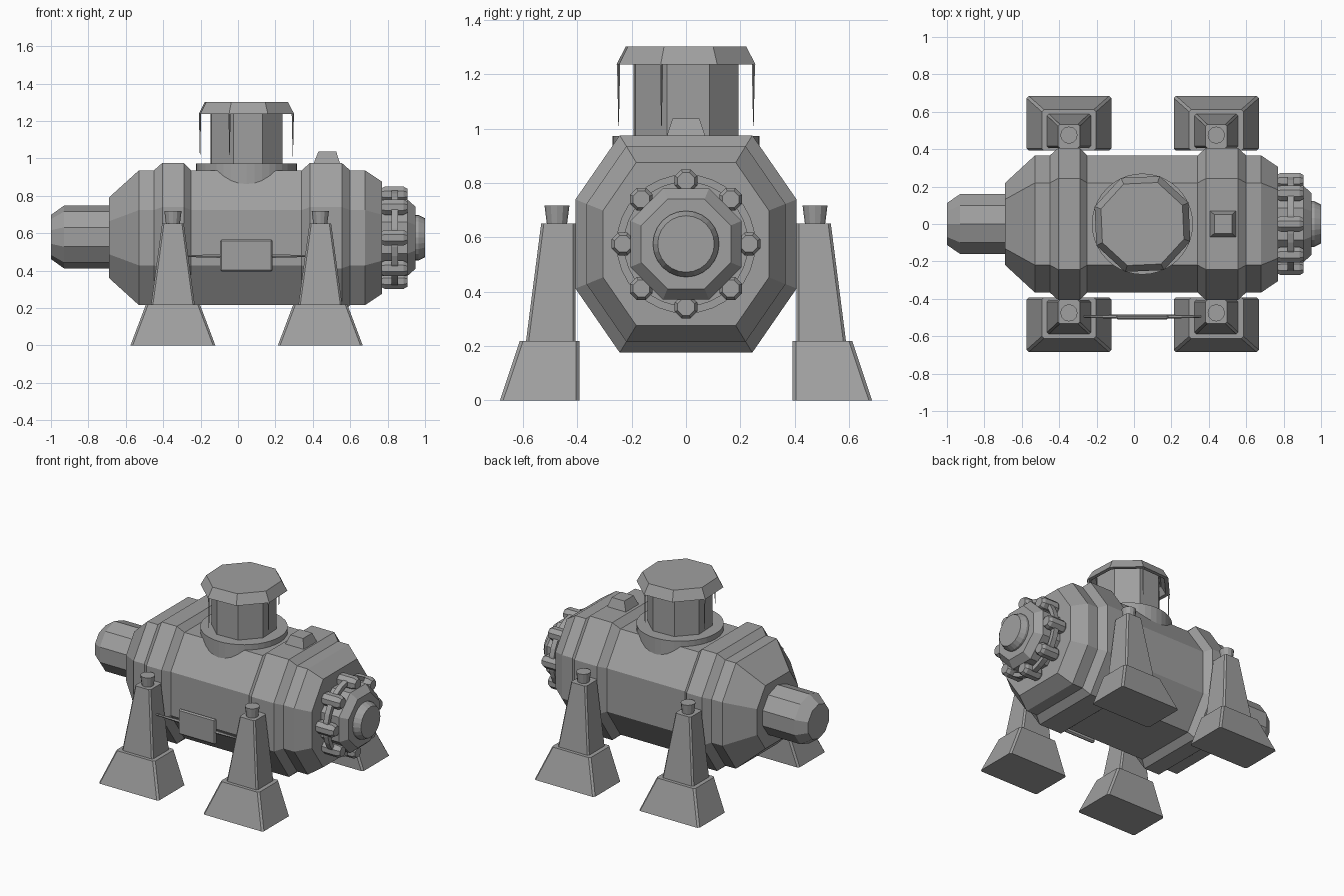
import bpy, bmesh, math
from mathutils import Matrix, Vector

cube = bpy.data.objects.get("Cube")
if cube:
    bpy.data.objects.remove(cube, do_unlink=True)

metal = bpy.data.materials.new("grey metal")
metal.use_nodes = True
COLOUR = (0.35, 0.35, 0.35, 1)
metal.diffuse_color = COLOUR
metal.node_tree.nodes["Principled BSDF"].inputs["Base Color"].default_value = COLOUR

CZ = 0.576          # height of the drum axis
TX = 0.045          # x of the turret axis


def loft(name, rings, closed=False):
    """Skin a list of rings of points; cap both ends unless closed."""
    bm = bmesh.new()
    loops = [[bm.verts.new(p) for p in ring] for ring in rings]
    pairs = list(zip(loops, loops[1:]))
    if closed:
        pairs.append((loops[-1], loops[0]))
    else:
        bm.faces.new(loops[0])
        bm.faces.new(loops[-1])
    for a, b in pairs:
        for i in range(len(a)):
            j = (i + 1) % len(a)
            bm.faces.new((a[i], a[j], b[j], b[i]))
    bmesh.ops.recalc_face_normals(bm, faces=bm.faces)
    mesh = bpy.data.meshes.new(name)
    bm.to_mesh(mesh)
    bm.free()
    obj = bpy.data.objects.new(name, mesh)
    bpy.context.collection.objects.link(obj)
    mesh.materials.append(metal)
    return obj


def lathe_x(name, profile, sides, turn=0.0, y=0.0, z=CZ, closed=False):
    """Profile of (x, radius) turned about an axis along x."""
    angles = [turn + math.tau * i / sides for i in range(sides)]
    return loft(name, [[(x, y + r * math.cos(a), z + r * math.sin(a)) for a in angles]
                       for x, r in profile], closed)


def lathe_z(name, profile, sides, turn=0.0, x=0.0, y=0.0, closed=False):
    """Profile of (radius, z) turned about an upright axis."""
    angles = [turn + math.tau * i / sides for i in range(sides)]
    return loft(name, [[(x + r * math.cos(a), y + r * math.sin(a), z) for a in angles]
                       for r, z in profile], closed)


def block(name, sections, chamfer=0.0):
    """Tapered block from sections (x0, x1, y0, y1, z) with cut corners."""
    rings = []
    for x0, x1, y0, y1, z in sections:
        c = chamfer
        if c:
            ring = [(x0 + c, y0), (x1 - c, y0), (x1, y0 + c), (x1, y1 - c),
                    (x1 - c, y1), (x0 + c, y1), (x0, y1 - c), (x0, y0 + c)]
        else:
            ring = [(x0, y0), (x1, y0), (x1, y1), (x0, y1)]
        rings.append([(px, py, z) for px, py in ring])
    return loft(name, rings)


# Drum: one eight-sided section scaled along x, with two raised bands
section = [(0.61, 1), (1.0175, 0.41), (1.0175, -0.41), (0.61, -1),
           (-0.61, -1), (-1.0175, -0.41), (-1.0175, 0.41), (-0.61, 1)]
stations = [(-0.69, 0.215), (-0.53, 0.36), (-0.45, 0.36), (-0.405, 0.4), (-0.29, 0.4),
            (-0.25, 0.36), (0.34, 0.36), (0.385, 0.4), (0.555, 0.4), (0.60, 0.36),
            (0.68, 0.36), (0.77, 0.30)]
loft("drum", [[(x, y * s, CZ + z * s) for y, z in section] for x, s in stations])

# Left pipe
lathe_x("end_pipe", [(-0.66, 0.168), (-0.93, 0.168), (-1.0, 0.118)], 10,
        math.pi / 10, z=0.58)

# Right hub with round cap
k = 1 / math.cos(math.pi / 8)
lathe_x("hub", [(0.76, 0.205 * k), (0.905, 0.205 * k), (0.95, 0.165 * k)], 8, math.pi / 8)
lathe_x("hub_cap", [(0.94, 0.122), (0.965, 0.122), (1.0, 0.104)], 24)

# Ring carried by eight nuts
lathe_x("hub_ring", [(0.82, 0.228), (0.82, 0.256), (0.855, 0.256), (0.855, 0.228)], 32,
        closed=True)
for i in range(8):
    a = math.tau * i / 8
    lathe_x("ring_nut", [(0.765, 0.035), (0.785, 0.045), (0.885, 0.045), (0.905, 0.033)], 8,
            a + math.pi / 8, 0.232 * math.cos(a), CZ + 0.232 * math.sin(a))

# Turret: round flange, faceted column, overhanging hollow cap
turn = math.radians(-20)
lathe_z("turret_flange", [(0.27, 0.80), (0.27, 0.973)], 40, x=TX)
lathe_z("turret_column", [(0.205, 0.95), (0.205, 1.295)], 8, turn, TX)
lathe_z("turret_cap", [(0.245, 1.237), (0.272, 1.237), (0.236, 1.303), (0.0005, 1.303),
                       (0.0005, 1.285), (0.215, 1.285)], 8, turn, TX, closed=True)
for i in range(4):
    a = turn + math.tau * i / 4
    lathe_z("cap_spike", [(0.001, 1.01), (0.006, 1.24)], 4, 0,
            TX + 0.264 * math.cos(a), 0.264 * math.sin(a))

# Small raised hatch on the right band
block("band_hatch", [(0.405, 0.545, -0.07, 0.07, 0.96), (0.405, 0.545, -0.07, 0.07, 0.975),
                     (0.43, 0.525, -0.05, 0.05, 1.037)])

# Four legs: splayed foot, tapered post and flared peg
for cx in (-0.348, 0.44):
    for side in (-1, 1):
        def span(inner, outer):
            return (inner, outer) if side > 0 else (-outer, -inner)
        block("foot", [(cx - 0.227, cx + 0.227, *span(0.392, 0.685), 0),
                       (cx - 0.145, cx + 0.145, *span(0.392, 0.612), 0.218)], 0.012)
        block("leg_post", [(cx - 0.118, cx + 0.118, *span(0.406, 0.59), 0.21),
                           (cx - 0.058, cx + 0.058, *span(0.406, 0.533), 0.652)], 0.01)
        lathe_z("leg_peg", [(0.036, 0.64), (0.046, 0.718)], 12, 0, cx, side * 0.475)

# Plate hung on a thin bar between the front legs
plate = block("front_plate", [(-0.095, 0.185, -0.51, -0.487, 0.395),
                              (-0.095, 0.185, -0.51, -0.487, 0.567)])
bevel = plate.modifiers.new("soft edges", "BEVEL")
bevel.width = 0.008
bevel.segments = 1
lathe_x("plate_bar", [(-0.27, 0.006), (-0.09, 0.011), (0.18, 0.011), (0.36, 0.006)], 6,
        y=-0.495, z=0.478)
